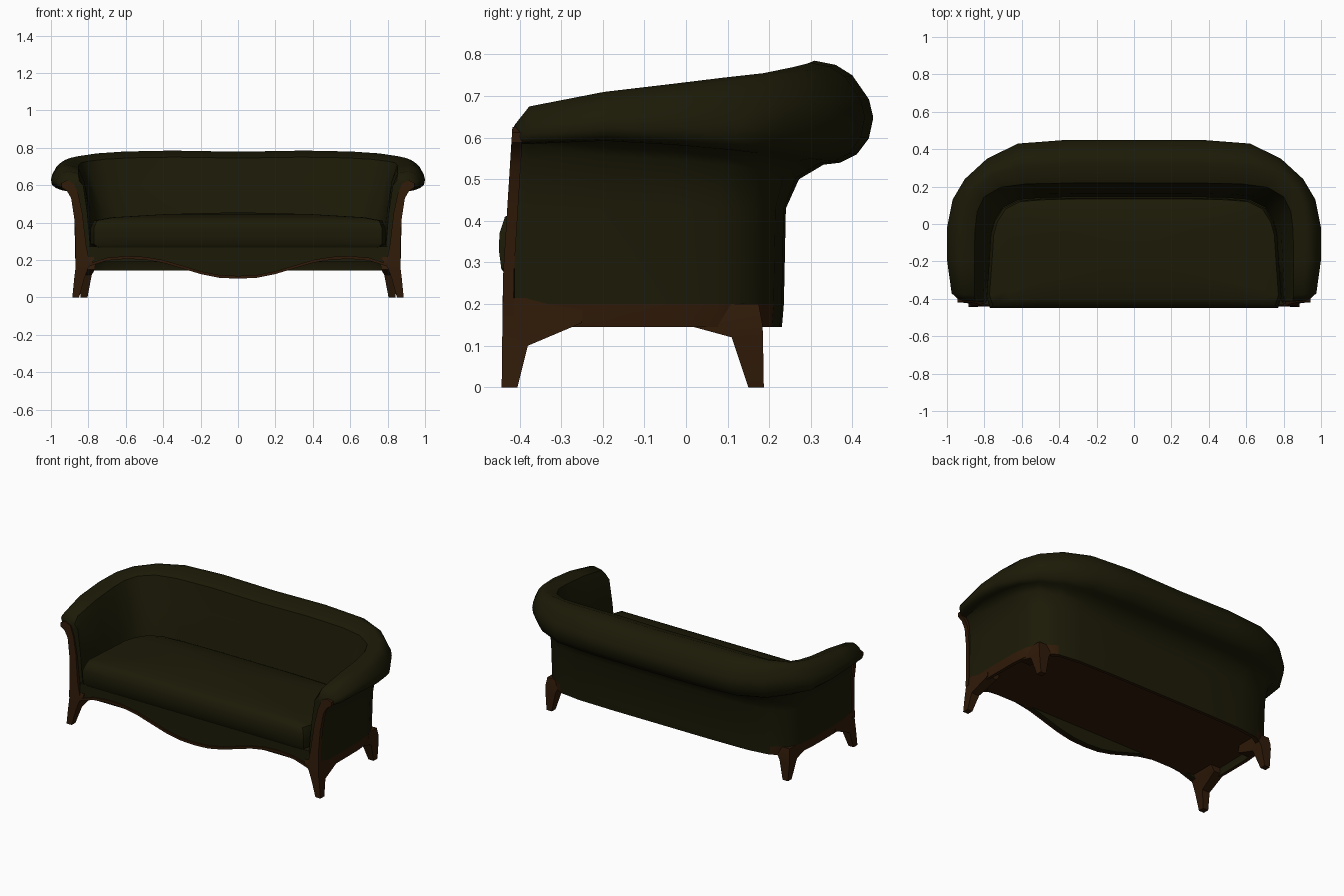
import bpy, bmesh, math

if "Cube" in bpy.data.objects:
    bpy.data.objects.remove(bpy.data.objects["Cube"])


def material(name, rgb):
    m = bpy.data.materials.new(name)
    m.diffuse_color = (*rgb, 1)
    m.use_nodes = True
    m.node_tree.nodes["Principled BSDF"].inputs["Base Color"].default_value = m.diffuse_color
    return m


GREEN = material("olive fabric", (0.0115, 0.0105, 0.0022))
WOOD = material("dark wood", (0.029, 0.0105, 0.0025))


def finish(name, bm, mats, angle=45):
    bmesh.ops.recalc_face_normals(bm, faces=bm.faces)
    me = bpy.data.meshes.new(name)
    bm.to_mesh(me)
    bm.free()
    for m in mats:
        me.materials.append(m)
    ob = bpy.data.objects.new(name, me)
    bpy.context.collection.objects.link(ob)
    bpy.ops.object.select_all(action='DESELECT')
    ob.select_set(True)
    bpy.context.view_layer.objects.active = ob
    bpy.ops.object.shade_smooth_by_angle(angle=math.radians(angle))
    return ob


def loft(bm, rings):
    """Skin closed rings and cap both ends; returns faces as (ring, column, face)."""
    vs = [[bm.verts.new(p) for p in r] for r in rings]
    n, out = len(rings[0]), []
    for i in range(len(vs) - 1):
        for j in range(n):
            k = (j + 1) % n
            out.append((i, j, bm.faces.new((vs[i][j], vs[i][k], vs[i + 1][k], vs[i + 1][j]))))
    bm.faces.new(vs[0])
    bm.faces.new(vs[-1])
    return out


def mirrored(half):
    """Full U-shaped plan, left front round the back to right front."""
    return [(-x, y) for x, y in half] + [(x, y) for x, y in half[-2::-1]]


def lerp(a, b, t):
    return (a[0] + (b[0] - a[0]) * t, a[1] + (b[1] - a[1]) * t)


# Plan curves from arm front to the middle of the back
ROLL = [(.935, -.408), (.975, -.37), (1, -.19), (1, -.02), (.97, .13), (.905, .24),
        (.785, .35), (.62, .43), (.36, .45), (0, .45)]
WALL = [(.868, -.412), (.87, -.38), (.875, -.2), (.875, -.03), (.865, .08), (.83, .16),
        (.74, .215), (.6, .235), (.35, .24), (0, .24)]
INNER = [(.79, -.42), (.788, -.38), (.775, -.2), (.765, -.05), (.745, .02), (.70, .09),
         (.62, .13), (.5, .14), (.3, .145), (0, .145)]
TOP = [.632, .675, .71, .73, .745, .755, .77, .78, .785, .779]
UNDER = [.585, .585, .592, .582, .57, .56, .545, .538, .535, .535]

# Rolled cross-section: (reach from wall to roll edge, fraction of roll height)
SCROLL = [(.43, 0), (.62, .02), (.81, .1), (.95, .26), (1, .46), (.95, .63),
          (.76, .86), (.57, .96), (.33, 1)]

# Back and arms: one section swept round the U
rings = []
for i, (r, w, c) in enumerate(zip(mirrored(ROLL), mirrored(WALL), mirrored(INNER))):
    k = min(i, 18 - i)
    zt, zb = TOP[k], UNDER[k]
    h = zt - zb
    droop = 1.5 if k < 5 else 1           # roll sits lower on the arms
    ring = [(*lerp(w, c, .1), .145), (*lerp(w, c, .05), .2), (*w, .43),
            (*lerp(w, r, .15), zb - .035)]
    ring += [(*lerp(w, r, u), zb + v ** droop * h) for u, v in SCROLL]
    tuft = .42 if k % 2 else .53          # soft button dents
    ring += [(*lerp(w, c, .22), zb + .86 * h), (*lerp(w, c, tuft), zb + .26 * h),
             (*lerp(w, c, .8), .45), (*c, .27), (*lerp(w, c, .35), .2),
             (*lerp(w, c, .3), .145)]
    rings.append(ring)
bm = bmesh.new()
for i, j, f in loft(bm, rings):
    side_rail = j == 0 and abs(f.calc_center_median().x) > .7
    if side_rail or j == len(rings[0]) - 1:
        f.material_index = 1              # wooden side rail and bottom rim
finish("back_and_arms", bm, [GREEN, WOOD])

# Seat base, recessed wooden underside
bm = bmesh.new()
plan = [(x * .97, y - .012) for x, y in mirrored(WALL)]
loft(bm, [[(x, y, z) for x, y in plan] for z in (.19, .272)])
for f in bm.faces:
    if f.calc_center_median().z < .195:
        f.material_index = 1
finish("seat_base", bm, [GREEN, WOOD], 30)

# Domed seat cushion
plan = [(x, y - .005) for x, y in mirrored(INNER)[1:-1]]
plan += [(x, -.441) for x in (.77, .5, .25, 0, -.25, -.5, -.77)]
rings = []
for s, z in [(.97, .268), (1.01, .285), (1.03, .33), (1.025, .37), (.98, .41),
             (.86, .428), (.5, .445), (.1, .453)]:
    rings.append([(x * min(s, 1), -.15 + (y + .15) * (s if y < 0 else min(s, 1)), z)
                  for x, y in plan])
bm = bmesh.new()
loft(bm, rings)
finish("seat_cushion", bm, [GREEN], 50)

# Wavy front apron: fabric panel and wooden edge
WAVE = [(0, .1), (.1, .105), (.2, .125), (.3, .155), (.4, .185), (.5, .202),
        (.6, .206), (.7, .197), (.8, .165)]
wave = [(-x, z) for x, z in WAVE[:0:-1]] + WAVE


def strip(name, low, high, y0, y1, mat):
    bm = bmesh.new()
    loft(bm, [[(x, y0, low(z)), (x, y0, high(z)), (x, y1, high(z)), (x, y1, low(z))]
              for x, z in wave])
    finish(name, bm, [mat], 35)


strip("apron_panel", lambda z: z + .002, lambda z: .273, -.432, -.405, GREEN)
strip("apron_edge", lambda z: z, lambda z: z + .015, -.441, -.425, WOOD)

# Wooden scroll facing on each arm front
FACING = [(.79, .17), (.87, .17), (.868, .28), (.875, .42), (.892, .53), (.915, .57),
          (.944, .588), (.944, .612), (.915, .626), (.878, .61), (.853, .55),
          (.832, .45), (.812, .28)]


def facing_y(z):
    return -.441 + .024 * max(0, z - .25) / .38


# Legs: (z, x min, x max, y min, y max) per ring
FRONT_LEG = [(0, .85, .886, -.443, -.405), (.1, .822, .876, -.442, -.38),
             (.155, .802, .869, -.441, -.25), (.2, .77, .867, -.44, -.25),
             (.215, .77, .866, -.435, -.25)]
BACK_LEG = [(0, .805, .842, .15, .187), (.12, .782, .852, .11, .185),
            (.15, .765, .852, .0, .184), (.2, .76, .845, .02, .175)]

for side, s in (("left", -1), ("right", 1)):
    bm = bmesh.new()
    loft(bm, [[(s * x, facing_y(z) + d, z) for x, z in FACING] for d in (0, .026)])
    finish(side + "_arm_facing", bm, [WOOD], 40)
    for name, leg in (("front_leg", FRONT_LEG), ("back_leg", BACK_LEG)):
        bm = bmesh.new()
        loft(bm, [[(s * a, c, z), (s * b, c, z), (s * b, d, z), (s * a, d, z)]
                  for z, a, b, c, d in leg])
        finish(side + "_" + name, bm, [WOOD], 40)
